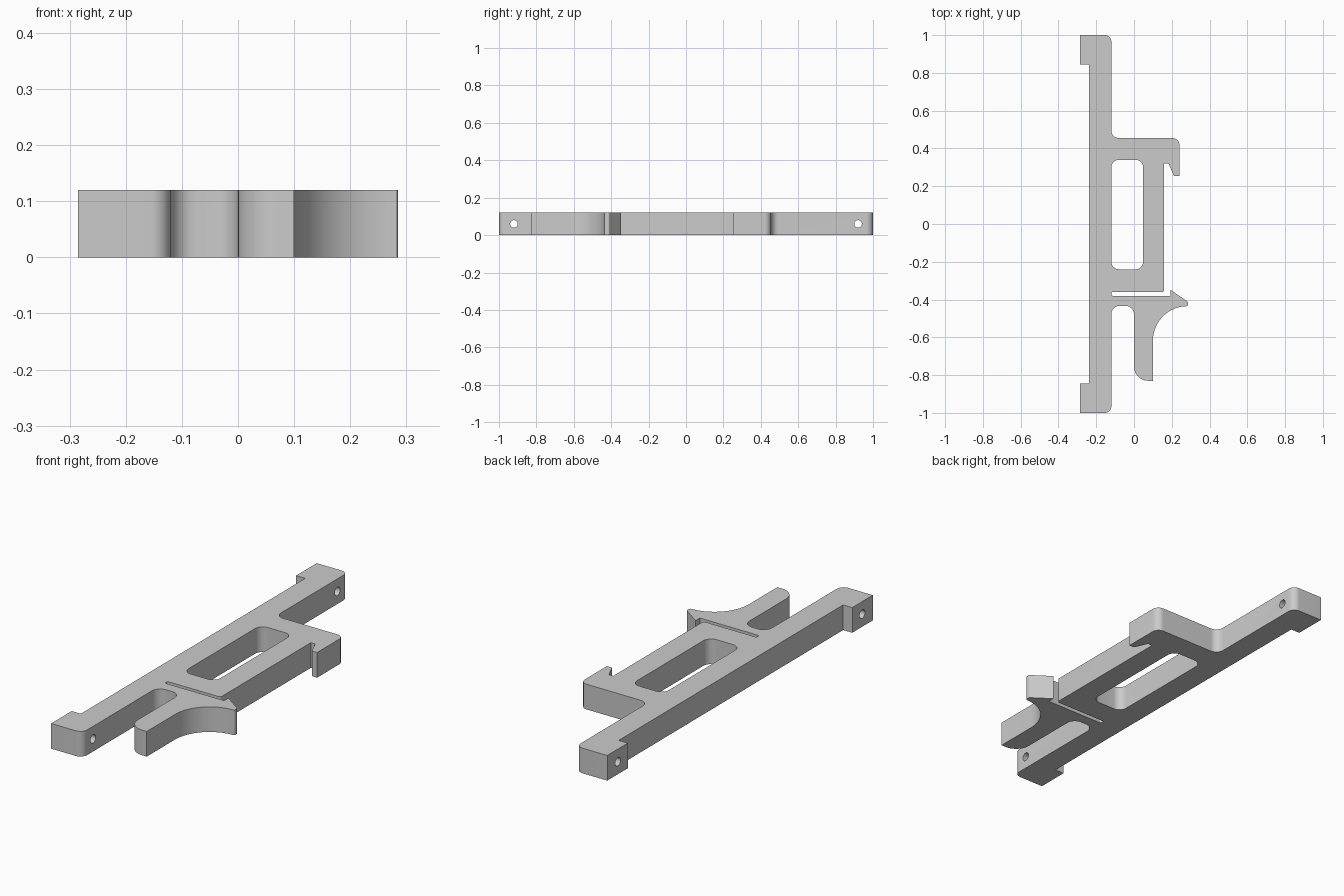
import bpy, bmesh, math
from mathutils import Vector

cube = bpy.data.objects.get("Cube")
if cube:
    bpy.data.objects.remove(cube, do_unlink=True)

THICK = 0.12

grey = bpy.data.materials.new("light grey plastic")
grey.use_nodes = True
colour = (0.6, 0.6, 0.6, 1)
grey.diffuse_color = colour
grey.node_tree.nodes["Principled BSDF"].inputs["Base Color"].default_value = colour


def rounded(corners, steps=10):
    """Outline points from (x, y, optional fillet radius) corners."""
    out = []
    for i, (x, y, *r) in enumerate(corners):
        p = Vector((x, y))
        if not r:
            out.append(p)
            continue
        a = (Vector(corners[i - 1][:2]) - p).normalized()
        b = (Vector(corners[(i + 1) % len(corners)][:2]) - p).normalized()
        half = a.angle(b) / 2
        centre = p + (a + b).normalized() * r[0] / math.sin(half)
        start = p + a * r[0] / math.tan(half) - centre
        end = p + b * r[0] / math.tan(half) - centre
        sweep = start.angle(end)
        for k in range(steps + 1):
            t = k / steps
            out.append(centre + (start * math.sin((1 - t) * sweep)
                                 + end * math.sin(t * sweep)) / math.sin(sweep))
    return out


def prism(name, corners, z0, z1):
    bm = bmesh.new()
    face = bm.faces.new([bm.verts.new((p.x, p.y, z0)) for p in rounded(corners)])
    top = bmesh.ops.extrude_face_region(bm, geom=[face])["geom"]
    bmesh.ops.translate(bm, vec=(0, 0, z1 - z0),
                        verts=[g for g in top if isinstance(g, bmesh.types.BMVert)])
    bmesh.ops.recalc_face_normals(bm, faces=bm.faces)
    mesh = bpy.data.meshes.new(name)
    bm.to_mesh(mesh)
    bm.free()
    obj = bpy.data.objects.new(name, mesh)
    bpy.context.collection.objects.link(obj)
    mesh.materials.append(grey)
    return obj


# Whole bracket outline: rail, trigger, latch tip, slot, body, hook, rail
outline = [
    (-0.285, -1), (-0.12, -1, 0.035), (-0.12, -0.433, 0.045),
    (0, -0.433, 0.045), (0, -0.83, 0.075), (0.1, -0.83),
    (0.1, -0.435, 0.182), (0.285, -0.435, 0.008), (0.285, -0.412, 0.006),
    (0.193, -0.348), (0.193, -0.38),
    (-0.12, -0.38, 0.008), (-0.12, -0.36, 0.008), (0.16, -0.36, 0.012),
    (0.16, 0.32), (0.183, 0.32, 0.008), (0.212, 0.253, 0.008), (0.24, 0.253),
    (0.24, 0.455, 0.035), (-0.12, 0.455, 0.04), (-0.12, 1, 0.035),
    (-0.285, 1), (-0.285, 0.845), (-0.237, 0.845),
    (-0.237, -0.845), (-0.285, -0.845),
]
bracket = prism("bracket", outline, 0, THICK)

# Window and end screw holes
cutters = [prism("window_cutter", [
    (-0.12, -0.24, 0.04), (0.048, -0.24, 0.04),
    (0.048, 0.34, 0.04), (-0.12, 0.34, 0.04)], -0.1, THICK + 0.1)]
for side, y in (("front", -0.92), ("back", 0.92)):
    bpy.ops.mesh.primitive_cylinder_add(vertices=32, radius=0.02, depth=0.4,
                                        location=(-0.2, y, THICK / 2),
                                        rotation=(0, math.pi / 2, 0))
    hole = bpy.context.object
    hole.name = side + "_hole_cutter"
    hole.data.materials.append(grey)
    cutters.append(hole)

for cutter in cutters:
    cutter.hide_render = True
    mod = bracket.modifiers.new(cutter.name, 'BOOLEAN')
    mod.object = cutter
    mod.operation = 'DIFFERENCE'
    mod.solver = 'EXACT'
bpy.ops.object.select_all(action='DESELECT')
bracket.select_set(True)
bpy.context.view_layer.objects.active = bracket
for cutter in cutters:
    bpy.ops.object.modifier_apply(modifier=cutter.name)
    bpy.data.objects.remove(cutter, do_unlink=True)
bpy.ops.object.shade_smooth_by_angle(angle=math.radians(30))
